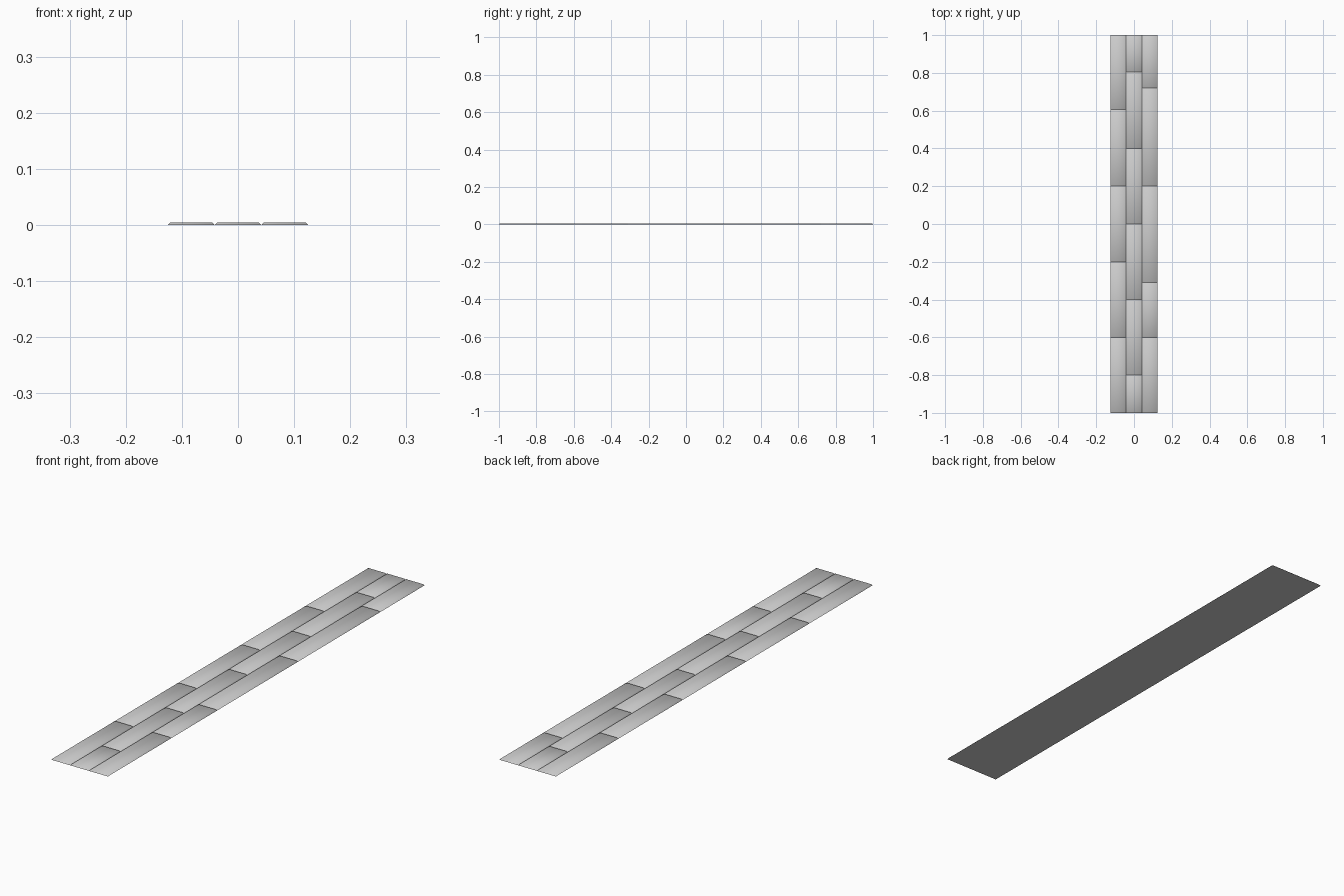
import bpy, bmesh

if "Cube" in bpy.data.objects:
    bpy.data.objects.remove(bpy.data.objects["Cube"])

W = 0.25 / 3      # strip width
H = 0.005         # plank thickness
C = 0.0045        # chamfer run


def finish(bm, name):
    bmesh.ops.recalc_face_normals(bm, faces=bm.faces)
    me = bpy.data.meshes.new(name)
    bm.to_mesh(me)
    bm.free()
    ob = bpy.data.objects.new(name, me)
    bpy.context.collection.objects.link(ob)
    return ob


def plank(name, xc, y0, y1):
    # block whose top is drawn in to leave chamfered edges
    bm = bmesh.new()
    bmesh.ops.create_cube(bm, size=1)
    for v in bm.verts:
        top = v.co.z > 0
        sx = 1 if v.co.x > 0 else -1
        front = v.co.y < 0
        inset = C if top else 0
        v.co.x = xc + sx * (W / 2 - inset)
        v.co.y = y0 + inset if front else y1 - inset
        v.co.z = H if top else 0
    # top and chamfers shade smoothly, underside stays flat and sharp
    bm.normal_update()
    for f in bm.faces:
        f.smooth = f.normal.z > -0.9
    for e in bm.edges:
        if all(v.co.z < 1e-6 for v in e.verts):
            e.smooth = False
    return finish(bm, name)


# butt joints along each strip
joints = {
    "left": (-W, [-1, -0.6, -0.2, 0.2, 0.605, 1]),
    "middle": (0, [-1, -0.8, -0.4, 0, 0.4, 0.805, 1]),
    "right": (W, [-1, -0.6, -0.31, 0.2, 0.72, 1]),
}
for side, (x, ys) in joints.items():
    for i, (a, b) in enumerate(zip(ys, ys[1:])):
        plank(f"{side}_plank_{i + 1}", x, a, b)
